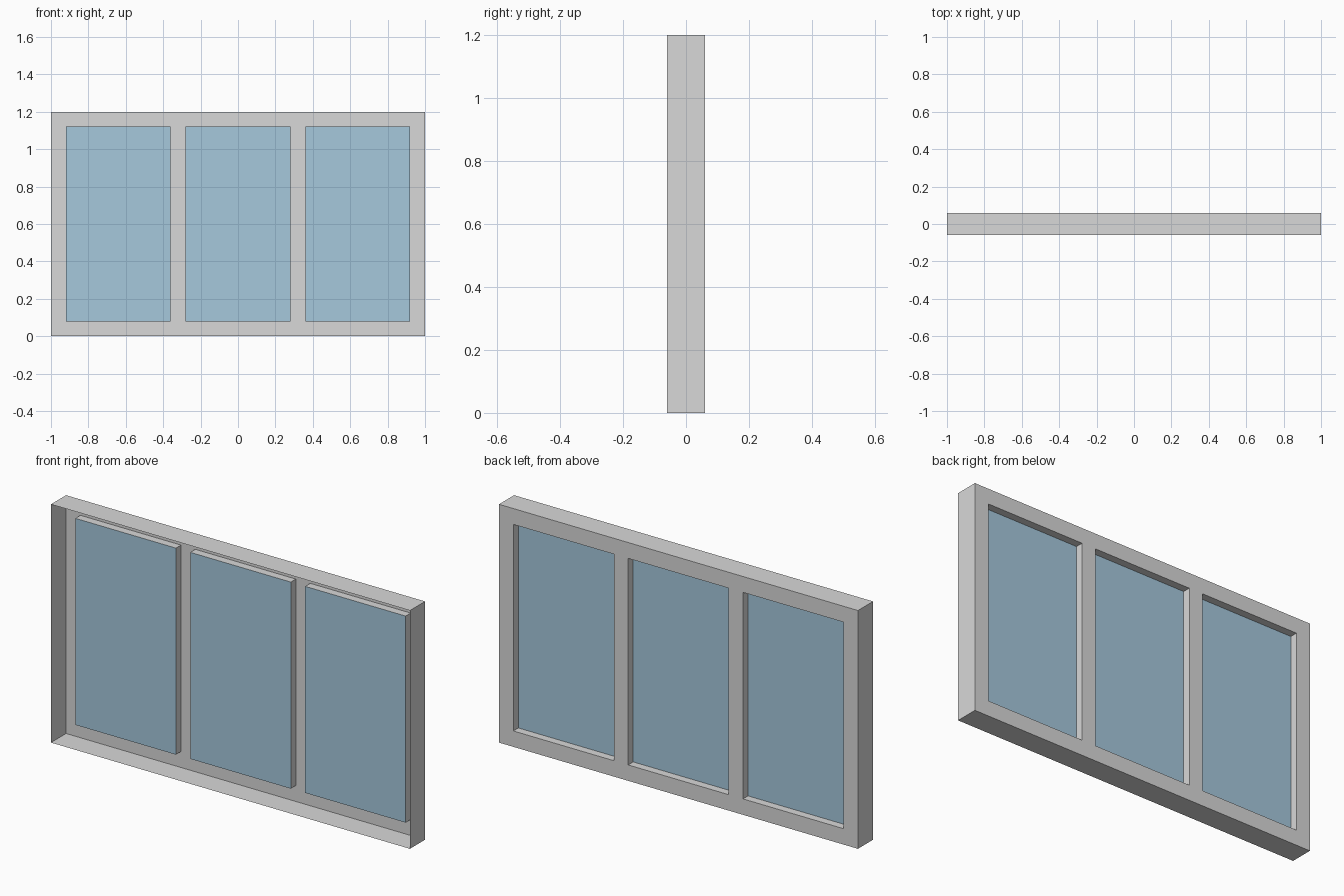
import bpy
import bmesh

cube = bpy.data.objects.get("Cube")
if cube:
    bpy.data.objects.remove(cube, do_unlink=True)

HALF_W, HEIGHT, HALF_D = 1.0, 1.2, 0.06
BAR, PANE_W = 0.08, 0.56
GLASS_Y = 0.02


def make_material(name, rgb):
    mat = bpy.data.materials.new(name)
    mat.use_nodes = True
    colour = (*rgb, 1.0)
    mat.diffuse_color = colour
    mat.node_tree.nodes["Principled BSDF"].inputs["Base Color"].default_value = colour
    return mat


def make_object(name, bm, mat):
    mesh = bpy.data.meshes.new(name)
    bm.to_mesh(mesh)
    bm.free()
    mesh.materials.append(mat)
    obj = bpy.data.objects.new(name, mesh)
    bpy.context.collection.objects.link(obj)
    return obj


def back_facing_quad(bm, x0, x1, z0, z1, y):
    corners = [(x0, z0), (x0, z1), (x1, z1), (x1, z0)]
    return bm.faces.new([bm.verts.new((x, y, z)) for x, z in corners])


grey = make_material("frame grey", (0.69, 0.69, 0.69))
blue = make_material("glass blue", (0.38, 0.58, 0.72))

# Bar and pane boundaries across the width and height
xs = [-HALF_W]
for i in range(3):
    xs += [xs[-1] + BAR, xs[-1] + BAR + PANE_W]
xs.append(HALF_W)
zs = [0, BAR, HEIGHT - BAR, HEIGHT]

# Frame: a back plate with three openings
bm = bmesh.new()
for i in range(len(xs) - 1):
    for j in range(3):
        if not (i % 2 == 1 and j == 1):
            back_facing_quad(bm, xs[i], xs[i + 1], zs[j], zs[j + 1], HALF_D)
bmesh.ops.remove_doubles(bm, verts=bm.verts, dist=0.001)


def on_rim(v):
    return abs(v.co.x) > HALF_W - 0.01 or v.co.z < 0.01 or v.co.z > HEIGHT - 0.01


# Casing walls run the full depth; opening walls stop at the glass
border = [e for e in bm.edges if e.is_boundary]
new = bmesh.ops.extrude_edge_only(bm, edges=border)["geom"]
for v in new:
    if isinstance(v, bmesh.types.BMVert):
        v.co.y = -HALF_D if on_rim(v) else GLASS_Y
make_object("window_frame", bm, grey)

# Glass panes closing the openings
for name, i in (("right_pane", 1), ("middle_pane", 3), ("left_pane", 5)):
    bm = bmesh.new()
    back_facing_quad(bm, xs[i], xs[i + 1], zs[1], zs[2], GLASS_Y)
    make_object(name, bm, blue)
